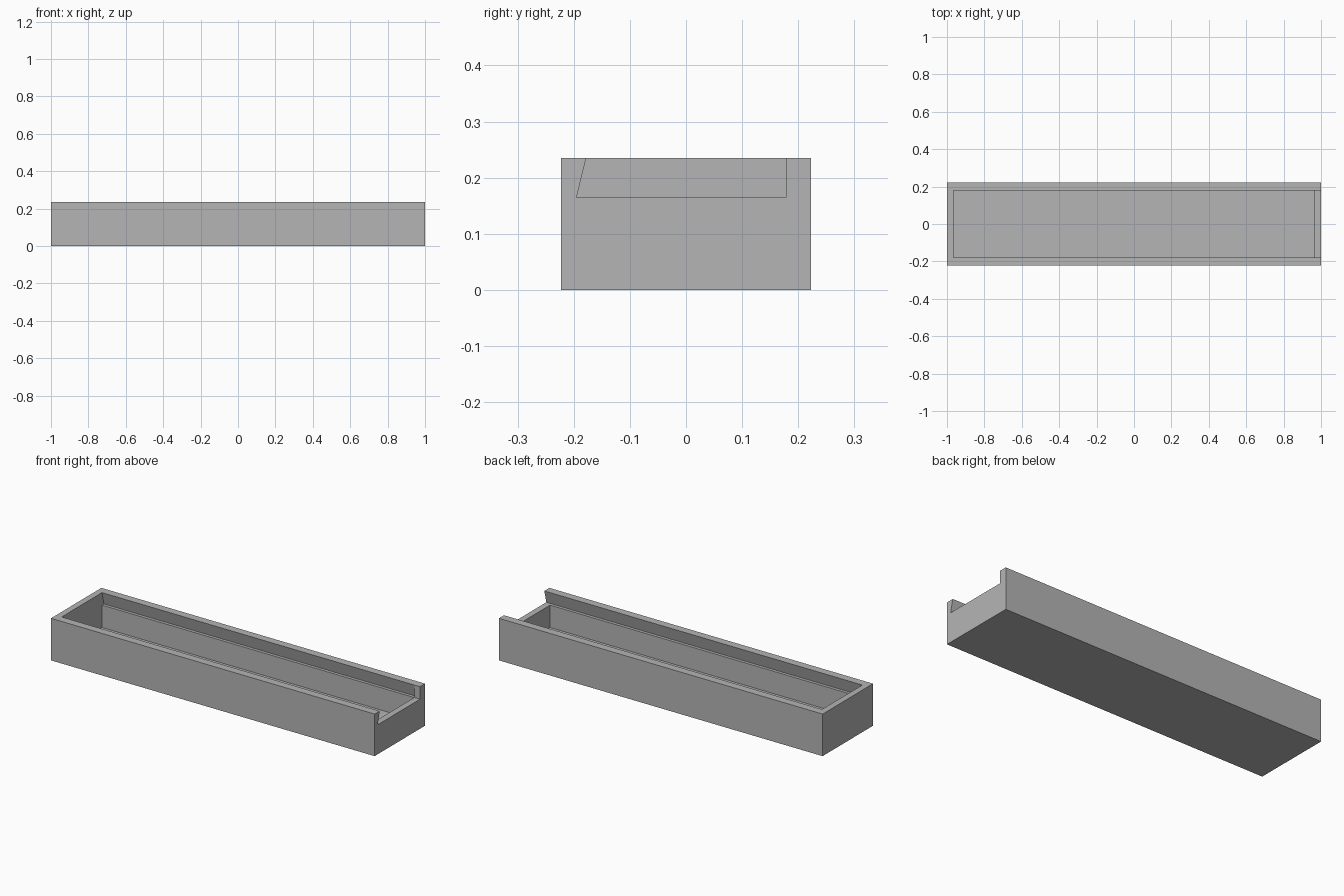
import bpy
import bmesh

cube = bpy.data.objects.get("Cube")
if cube:
    bpy.data.objects.remove(cube, do_unlink=True)

LENGTH, WIDTH, HEIGHT = 2.0, 0.445, 0.235
INNER_X, INNER_Y = 0.965, 0.178      # half sizes of the cavity
FLOOR, LEDGE = 0.04, 0.165           # cavity floor and lid ledge heights
UNDERCUT = 0.017                     # how far the lid slot reaches under the lips
TOP = HEIGHT + 0.02                  # cutters rise past the rim

grey = bpy.data.materials.new("plain grey")
grey.use_nodes = True
colour = (0.46, 0.46, 0.46, 1)
grey.diffuse_color = colour
grey.node_tree.nodes["Principled BSDF"].inputs["Base Color"].default_value = colour


def prism(name, profile, x0, x1):
    """Extrude a closed (y, z) profile along x."""
    bm = bmesh.new()
    face = bm.faces.new([bm.verts.new((x0, y, z)) for y, z in profile])
    new = bmesh.ops.extrude_face_region(bm, geom=[face])["geom"]
    moved = [v for v in new if isinstance(v, bmesh.types.BMVert)]
    bmesh.ops.translate(bm, verts=moved, vec=(x1 - x0, 0, 0))
    bmesh.ops.recalc_face_normals(bm, faces=bm.faces[:])
    mesh = bpy.data.meshes.new(name)
    bm.to_mesh(mesh)
    bm.free()
    mesh.materials.append(grey)
    obj = bpy.data.objects.new(name, mesh)
    bpy.context.collection.objects.link(obj)
    return obj


def rectangle(half, z0, z1):
    return [(-half, z0), (half, z0), (half, z1), (-half, z1)]


def carve(obj, cutter):
    """Subtract the cutter, then discard it."""
    cutter.hide_render = True
    mod = obj.modifiers.new("cut", "BOOLEAN")
    mod.operation = "DIFFERENCE"
    mod.solver = "EXACT"
    mod.object = cutter
    bpy.context.view_layer.objects.active = obj
    bpy.ops.object.modifier_apply(modifier=mod.name)
    bpy.data.objects.remove(cutter, do_unlink=True)


# Solid tray body
tray = prism("tray", rectangle(WIDTH / 2, 0, HEIGHT), -LENGTH / 2, LENGTH / 2)

# Dovetail lid slot between the end walls, undercut on both long sides
low = INNER_Y + UNDERCUT
high = INNER_Y - UNDERCUT * (TOP - HEIGHT) / (HEIGHT - LEDGE)
carve(tray, prism("lid_slot", [(-low, LEDGE), (low, LEDGE), (high, TOP), (-high, TOP)],
                  -INNER_X, INNER_X))

# Mouth of the slot in the open end: slanted at the front, upright at the back
carve(tray, prism("slot_mouth", [(-low, LEDGE), (INNER_Y, LEDGE), (INNER_Y, TOP), (-high, TOP)],
                  INNER_X - 0.05, LENGTH / 2 + 0.05))

# Storage cavity
carve(tray, prism("cavity", rectangle(INNER_Y, FLOOR, LEDGE + 0.02), -INNER_X, INNER_X))
